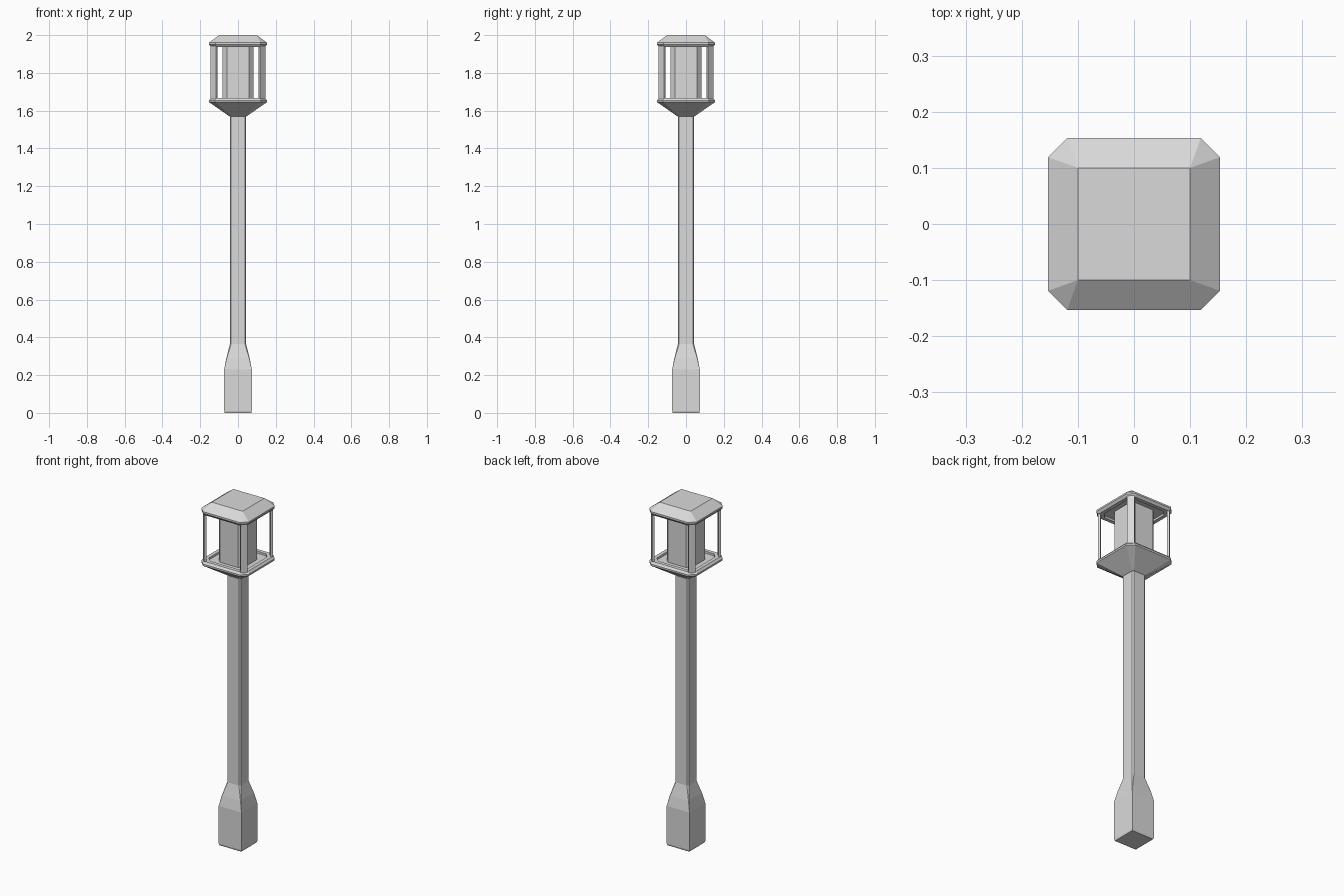
import bpy
import bmesh
import math

cube = bpy.data.objects.get("Cube")
if cube:
    bpy.data.objects.remove(cube, do_unlink=True)

grey = bpy.data.materials.new("light_grey")
grey.use_nodes = True
colour = (0.7, 0.7, 0.7, 1)
grey.diffuse_color = colour
grey.node_tree.nodes["Principled BSDF"].inputs["Base Color"].default_value = colour


def section(half, cut):
    """Square outline with its corners cut off."""
    inner = half - cut
    points = []
    for turn in range(4):
        a = turn * math.pi / 2
        c, s = round(math.cos(a)), round(math.sin(a))
        for x, y in ((half, -inner), (half, inner)):
            points.append((x * c - y * s, x * s + y * c))
    return points


def loft(name, rings):
    """Closed solid through stacked (half width, corner cut, height) sections."""
    bm = bmesh.new()
    loops = [[bm.verts.new((x, y, z)) for x, y in section(half, cut)]
             for half, cut, z in rings]
    for low, high in zip(loops, loops[1:]):
        for i in range(8):
            j = (i + 1) % 8
            bm.faces.new((low[i], low[j], high[j], high[i]))
    bm.faces.new(loops[0][::-1])
    bm.faces.new(loops[-1])
    bmesh.ops.remove_doubles(bm, verts=bm.verts, dist=0.0001)
    bmesh.ops.recalc_face_normals(bm, faces=bm.faces)
    mesh = bpy.data.meshes.new(name)
    bm.to_mesh(mesh)
    bm.free()
    mesh.materials.append(grey)
    obj = bpy.data.objects.new(name, mesh)
    bpy.context.collection.objects.link(obj)
    return obj


# Square foot that flares in to the pole
loft("base", [(0.07, 0, 0), (0.073, 0, 0.01), (0.073, 0, 0.23),
              (0.062, 0.003, 0.29), (0.043, 0.007, 0.365)])

# Slim pole with cut corners
loft("pole", [(0.043, 0.007, 0.36), (0.043, 0.007, 1.575)])

# Lantern tray with a raised rim and recessed floor
loft("lantern_tray", [(0.045, 0.008, 1.57), (0.153, 0.034, 1.645),
                      (0.153, 0.034, 1.655), (0.143, 0.032, 1.667),
                      (0.122, 0.028, 1.667), (0.122, 0.028, 1.655)])

# Lamp body inside the lantern
loft("lamp_body", [(0.083, 0.025, 1.65), (0.083, 0.025, 1.955)])

# Roof with a recessed underside and a square top
loft("roof", [(0.122, 0.028, 1.949), (0.122, 0.028, 1.937),
              (0.143, 0.032, 1.937), (0.153, 0.034, 1.95),
              (0.153, 0.034, 1.96), (0.1, 0, 2.0)])

# Four flat posts set diagonally at the corners
for sx, side in ((1, "left"), (-1, "right")):
    for sy, end in ((1, "back"), (-1, "front")):
        bpy.ops.mesh.primitive_cube_add(size=1, location=(sx * 0.126, sy * 0.126, 1.802))
        post = bpy.context.object
        post.name = f"post_{end}_{side}"
        post.scale = (0.014, 0.038, 0.284)
        post.rotation_euler.z = math.atan2(sy, sx)
        post.data.materials.append(grey)
